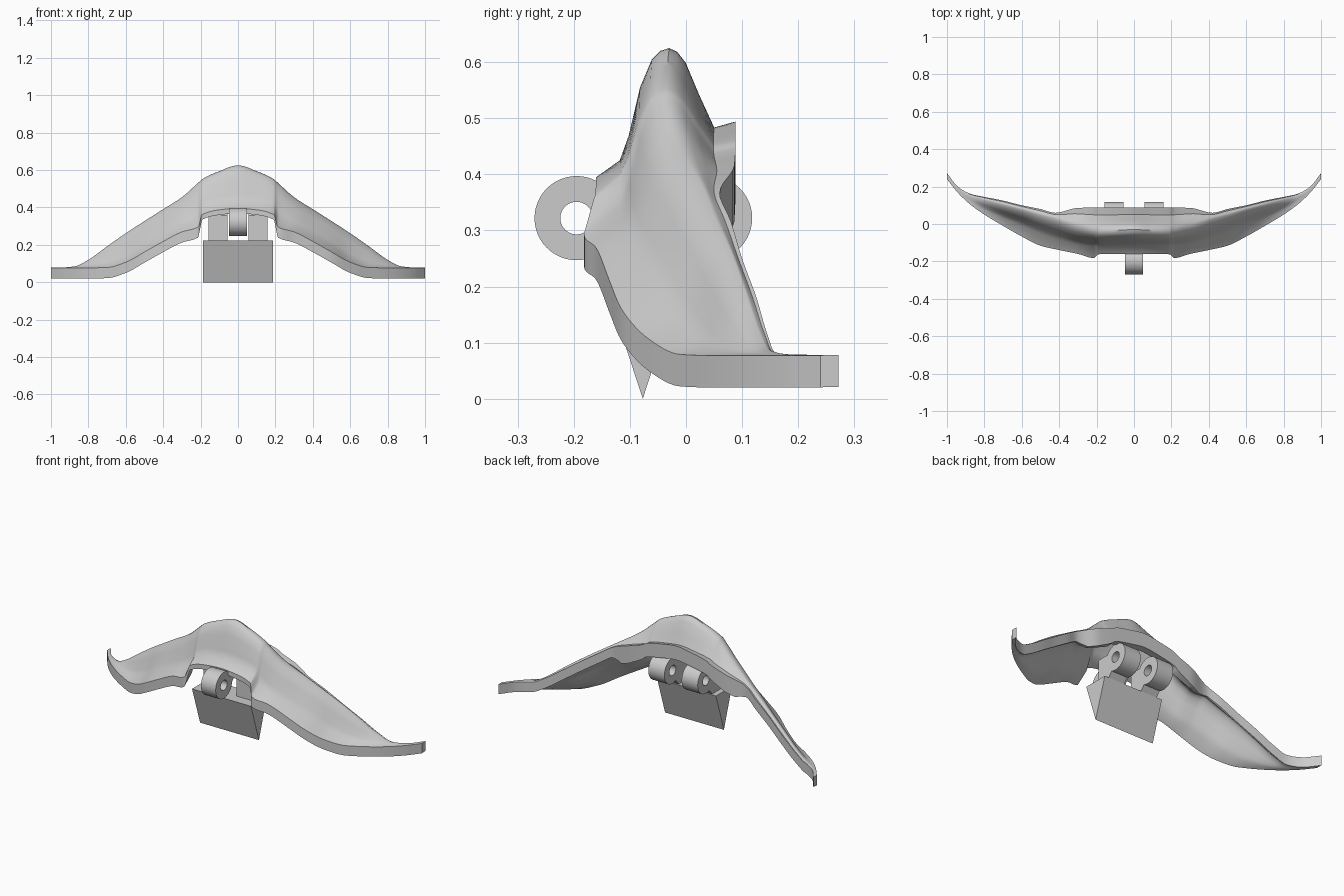
import bpy
import bmesh
import math
from mathutils import Vector

old = bpy.data.objects.get("Cube")
if old:
    bpy.data.objects.remove(old, do_unlink=True)

GREY = (0.6, 0.6, 0.6, 1.0)
grey = bpy.data.materials.new("light_grey")
grey.use_nodes = True
grey.diffuse_color = GREY
grey.node_tree.nodes["Principled BSDF"].inputs["Base Color"].default_value = GREY


def add_mesh(name, verts, faces):
    """Make a grey closed object from points and faces."""
    mesh = bpy.data.meshes.new(name)
    mesh.from_pydata(verts, [], faces)
    bm = bmesh.new()
    bm.from_mesh(mesh)
    bmesh.ops.recalc_face_normals(bm, faces=bm.faces[:])
    bm.to_mesh(mesh)
    bm.free()
    mesh.materials.append(grey)
    obj = bpy.data.objects.new(name, mesh)
    bpy.context.collection.objects.link(obj)
    return obj


def smooth(obj, angle):
    bpy.ops.object.select_all(action="DESELECT")
    obj.select_set(True)
    bpy.context.view_layer.objects.active = obj
    bpy.ops.object.shade_smooth_by_angle(angle=math.radians(angle))


def prism(name, outline, x_min, x_max):
    """Extrude a side outline of (y, z) points across x."""
    n = len(outline)
    verts = [(x, y, z) for x in (x_min, x_max) for y, z in outline]
    faces = [tuple(range(n)), tuple(range(n, n + n))]
    for i in range(n):
        j = (i + 1) % n
        faces.append((i, j, j + n, i + n))
    return add_mesh(name, verts, faces)


def hinge_ring(name, centre, x_min, x_max, outer=0.075, inner=0.029, sides=48):
    """Thick ring whose hole runs along x."""
    section = [(x_min, outer), (x_max, outer), (x_max, inner), (x_min, inner)]
    m = len(section)
    verts, faces = [], []
    for i in range(sides):
        a = math.tau * i / sides
        for x, r in section:
            verts.append((x, centre[0] + r * math.cos(a), centre[1] + r * math.sin(a)))
        nxt = (i + 1) % sides
        for k in range(m):
            l = (k + 1) % m
            faces.append((i * m + k, i * m + l, nxt * m + l, nxt * m + k))
    obj = add_mesh(name, verts, faces)
    smooth(obj, 35)
    return obj


# Winged shell: x, then y and z of front bottom, front hollow, ridge and back top
STATIONS = [
    (0, -.16, .368, -.118, .425, -.03, .625, .088, .494),
    (.1, -.16, .36, -.118, .42, -.033, .594, .088, .48),
    (.19, -.162, .335, -.118, .4, -.035, .552, .088, .46),
    (.215, -.182, .238, -.117, .35, -.033, .53, .088, .445),
    (.3, -.16, .212, -.11, .3, -.012, .455, .086, .415),
    (.42, -.135, .15, -.08, .24, .03, .378, .06, .366),
    (.5, -.116, .105, -.053, .195, .05, .327, .08, .316),
    (.6, -.067, .05, -.01, .13, .08, .262, .1, .25),
    (.7, -.01, .022, .03, .094, .105, .192, .125, .182),
    (.8, .05, .02, .075, .083, .13, .12, .145, .115),
    (.87, .1, .02, .115, .079, .15, .086, .16, .082),
    (.94, .165, .02, .173, .078, .188, .079, .198, .078),
    (1, .24, .02, .248, .078, .262, .078, .272, .078),
]


def secant(i, c):
    p, q = STATIONS[i], STATIONS[i + 1]
    return (q[c] - p[c]) / (q[0] - p[0])


def slope(i, c):
    """Slope at a station that never overshoots."""
    if i in (0, len(STATIONS) - 1):
        return 0 if i == 0 else secant(i - 1, c)
    a, b = secant(i - 1, c), secant(i, c)
    return 2 * a * b / (a + b) if a * b > 0 else 0


def station(i, t):
    """Blend smoothly between stations i and i + 1."""
    p, q = STATIONS[i], STATIONS[i + 1]
    h = q[0] - p[0]
    s = t * t * (3 - 2 * t)
    values = [p[0] + h * t]
    for c in range(1, len(p)):
        ease_in = t * (1 - t) ** 2 * h * slope(i, c)
        ease_out = t * t * (t - 1) * h * slope(i + 1, c)
        values.append(p[c] + (q[c] - p[c]) * s + ease_in + ease_out)
    return values


def clamp(value):
    return min(max(value, 0), 1)


def section(x, yf, zb, yc, zc, yr, zr, yb, zt):
    """Closed slab outline: top from front lip over the ridge to the back, then underside."""
    front_lip = 0.027 + 0.03 * clamp((x - 0.19) / 0.025)
    # The back flap hangs lowest just before it ends
    back_lip = 0.08 + 0.02 * clamp((x - 0.2) / 0.1) - 0.043 * clamp((x - 0.36) / 0.07)
    wing = clamp((x - 0.2) / 0.3)
    top = [(yf, zb + front_lip), (yc, zc)]
    for ty, tz in ((0.18, 0.22), (0.41, 0.65), (0.65, 0.9), (0.82, 0.975)):
        ty += 0.08 * wing
        top.append((yc + (yr - yc) * ty, zc + (zr - zc) * tz))
    top.append((yr, zr))
    for ty, tz in ((0.12, 0.05), (0.25, 0.2), (0.46, 0.65), (0.68, 1.08)):
        top.append((yr + (yb - yr) * ty, zr + (zt - zr) * tz))
    top.append((yb, zt))
    under = []
    for y, z in reversed(top):
        t = (y - yf) / (yb - yf)
        under.append((y, z - front_lip - (back_lip - front_lip) * t))
    return top + under


STEPS = 6
half = [station(i, k / STEPS) for i in range(len(STATIONS) - 1) for k in range(STEPS)]
half.append(list(STATIONS[-1]))
columns = [(-s[0], section(*s)) for s in reversed(half[1:])]
columns += [(s[0], section(*s)) for s in half]
rows = len(columns[0][1])
verts = [(x, y, z) for x, points in columns for y, z in points]
faces = []
for i in range(len(columns) - 1):
    for j in range(rows):
        k = (j + 1) % rows
        a, b = i * rows, (i + 1) * rows
        faces.append((a + j, b + j, b + k, a + k))
# Close both wing tips with a strip of quads
for a in (0, len(verts) - rows):
    for j in range(rows // 2 - 1):
        faces.append((a + j, a + j + 1, a + rows - 2 - j, a + rows - 1 - j))
smooth(add_mesh("winged_shell", verts, faces), 35)

# Wedge block hanging below the centre
prism("wedge_block", [(-.15, .222), (-.005, .222), (-.077, 0)], -.187, .187)

# Front hinge ring and the arm that joins it to the shell
FRONT = Vector((-.195, .322))
BACK = Vector((.043, .322))
hinge_ring("front_hinge_ring", FRONT, -.047, .047)
prism("front_hinge_arm", [(-.16, .385), (-.09, .42), (-.09, .35), (-.125, .31), (-.15, .30)],
      -.047, .047)

# Pair of back hinge rings with arms down to the wedge
for side, sign in (("left", 1), ("right", -1)):
    x_min, x_max = sorted((sign * .055, sign * .157))
    hinge_ring("back_hinge_ring_" + side, BACK, x_min, x_max)
    prism("back_hinge_arm_" + side,
          [(-.09, .2), (-.03, .2), (.013, .254), (.005, .36), (-.09, .36)], x_min, x_max)
